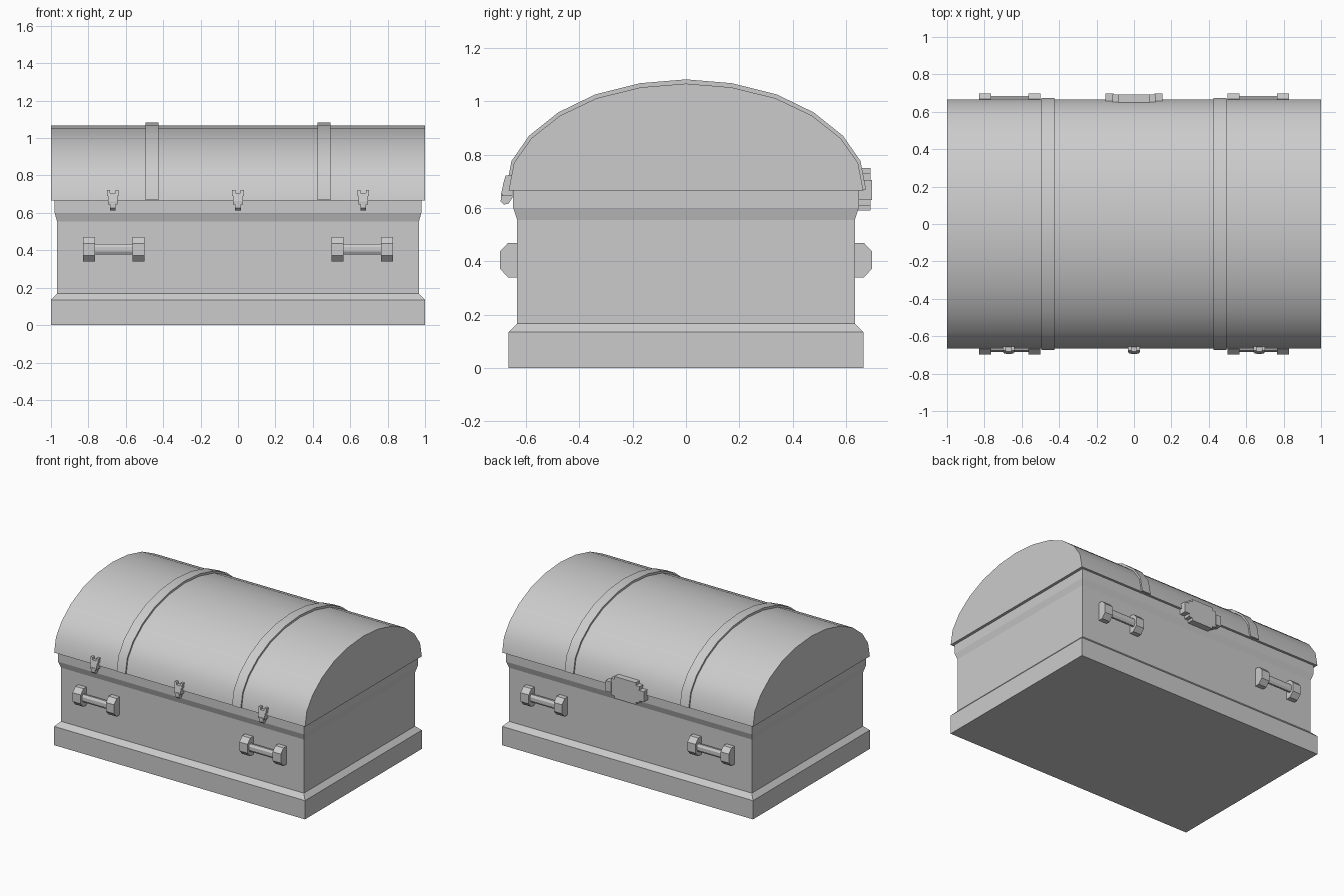
import bpy, bmesh, math

if "Cube" in bpy.data.objects:
    bpy.data.objects.remove(bpy.data.objects["Cube"], do_unlink=True)

# One plain grey for the whole chest
GREY = (0.6, 0.6, 0.6, 1.0)
mat = bpy.data.materials.new("plain grey")
mat.use_nodes = True
mat.diffuse_color = GREY
bsdf = next(n for n in mat.node_tree.nodes if n.type == "BSDF_PRINCIPLED")
bsdf.inputs["Base Color"].default_value = GREY


def finish(bm, name, smooth=False):
    bmesh.ops.recalc_face_normals(bm, faces=bm.faces)
    mesh = bpy.data.meshes.new(name)
    bm.to_mesh(mesh)
    bm.free()
    mesh.materials.append(mat)
    if smooth:
        mesh.shade_smooth()
        mesh.set_sharp_from_angle(angle=math.radians(30))
    obj = bpy.data.objects.new(name, mesh)
    bpy.context.collection.objects.link(obj)
    return obj


def add_prism(bm, profile, x0, x1):
    """Extrude a closed (y, z) profile along x."""
    a = [bm.verts.new((x0, y, z)) for y, z in profile]
    b = [bm.verts.new((x1, y, z)) for y, z in profile]
    n = len(profile)
    for i in range(n):
        j = (i + 1) % n
        bm.faces.new((a[i], a[j], b[j], b[i]))
    bm.faces.new(a)
    bm.faces.new(b[::-1])


def prisms(name, parts, smooth=False):
    bm = bmesh.new()
    for profile, x0, x1 in parts:
        add_prism(bm, profile, x0, x1)
    return finish(bm, name, smooth)


def rect(y0, y1, z0, z1):
    return [(y0, z0), (y1, z0), (y1, z1), (y0, z1)]


# Chest body: stacked rectangular rings (half x, half y, z)
rings = [(1, .665, 0), (1, .665, .135), (.968, .633, .168),
         (.968, .633, .555), (.98, .648, .6), (.98, .648, .667)]
bm = bmesh.new()
loops = [[bm.verts.new((sx * hx, sy * hy, z))
          for sx, sy in ((-1, -1), (1, -1), (1, 1), (-1, 1))]
         for hx, hy, z in rings]
for lo, hi in zip(loops, loops[1:]):
    for i in range(4):
        j = (i + 1) % 4
        bm.faces.new((lo[i], lo[j], hi[j], hi[i]))
bm.faces.new(loops[0])
bm.faces.new(loops[-1])
finish(bm, "chest_body")

# Domed lid
half = [(.665, .667), (.645, .77), (.58, .862), (.472, .947),
        (.336, 1.012), (.17, 1.053), (0, 1.067)]


def dome(points):
    return points + [(-y, z) for y, z in points[-2::-1]]


prisms("lid", [(dome(half), -1, 1)], smooth=True)

# Two straps over the lid
strap = [(y * 1.015, z + .013 * (z - .667) / .4 + .003) for y, z in half]
for side, sx in (("left", 1), ("right", -1)):
    c = .46 * sx
    prisms("strap_" + side, [(dome(strap), c - .035, c + .035)], smooth=True)

# Carrying handles: two chamfered posts and a bar, on front and back
for face, s in (("front", -1), ("back", 1)):
    post = [(s * .625, .34), (s * .667, .34), (s * .698, .373),
            (s * .698, .437), (s * .667, .47), (s * .625, .47)]
    bar = [(s * (.667 + .018 * math.cos(a)), .405 + .03 * math.sin(a))
           for a in (math.tau * (i + .5) / 8 for i in range(8))]
    for side, sx in (("left", 1), ("right", -1)):
        c = .665 * sx
        prisms(f"handle_{face}_{side}", [
            (post, c - .165, c - .1), (post, c + .1, c + .165),
            (bar, c - .1, c + .1)])

# Three front latches: plate, two top prongs, lower tab
plate = [(-.65, .645), (-.69, .645), (-.692, .66), (-.682, .705), (-.65, .705)]
prong = [(-.65, .69), (-.686, .69), (-.677, .722), (-.65, .722)]
tab = [(-.65, .64), (-.665, .618), (-.682, .613), (-.695, .625),
       (-.694, .655), (-.65, .66)]
for name, c in (("left", .67), ("middle", 0), ("right", -.67)):
    prisms("latch_" + name, [
        (plate, c - .026, c + .026),
        (prong, c - .031, c - .014), (prong, c + .014, c + .031),
        (tab, c - .015, c + .015)])

# Back hinge: stepped plate with side wings
prisms("back_hinge", [
    (rect(.64, .692, .592, .75), -.085, .085),
    (rect(.64, .692, .61, .73), -.115, .115),
    (rect(.64, .698, .63, .705), -.152, -.11),
    (rect(.64, .698, .63, .705), .11, .152)])
